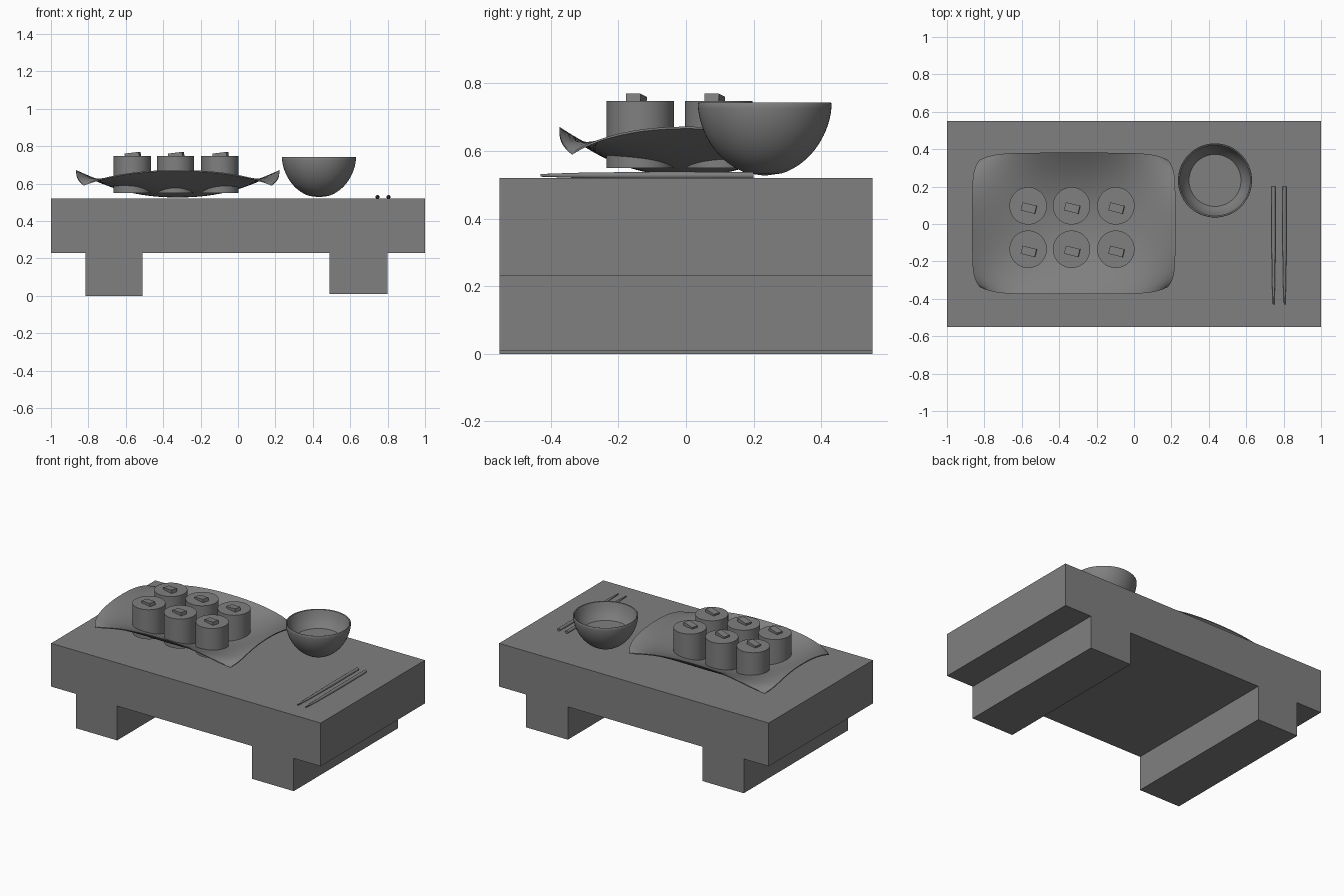
import bpy, bmesh, math
from mathutils import Matrix, Vector

cube = bpy.data.objects.get("Cube")
if cube:
    bpy.data.objects.remove(cube, do_unlink=True)

GREY = (0.215, 0.215, 0.215, 1)
grey = bpy.data.materials.new("mid_grey")
grey.use_nodes = True
grey.diffuse_color = GREY
grey.node_tree.nodes["Principled BSDF"].inputs["Base Color"].default_value = GREY


def finish(name, bm, smooth=False):
    """Turn a bmesh into a named, coloured object."""
    bmesh.ops.recalc_face_normals(bm, faces=bm.faces[:])
    mesh = bpy.data.meshes.new(name)
    bm.to_mesh(mesh)
    bm.free()
    mesh.materials.append(grey)
    obj = bpy.data.objects.new(name, mesh)
    bpy.context.collection.objects.link(obj)
    if smooth:
        bpy.ops.object.select_all(action='DESELECT')
        obj.select_set(True)
        bpy.context.view_layer.objects.active = obj
        bpy.ops.object.shade_smooth_by_angle(angle=math.radians(40))
    return obj


def box(name, low, high):
    low, high = Vector(low), Vector(high)
    bm = bmesh.new()
    place = Matrix.Translation((low + high) / 2) @ Matrix.Diagonal((*(high - low), 1))
    bmesh.ops.create_cube(bm, size=1, matrix=place)
    return finish(name, bm)


def lathe(name, profile, matrix, steps=64):
    """Spin a (radius, height) profile round its own z axis."""
    bm = bmesh.new()
    verts = [bm.verts.new((r, 0, z)) for r, z in profile]
    edges = [bm.edges.new(pair) for pair in zip(verts, verts[1:])]
    bmesh.ops.spin(bm, geom=verts + edges, cent=(0, 0, 0), axis=(0, 0, 1),
                   angle=math.tau, steps=steps, use_duplicate=False)
    bmesh.ops.remove_doubles(bm, verts=bm.verts[:], dist=0.0002)
    bm.transform(matrix)
    return finish(name, bm, True)


# Low table: a thick slab on two full-depth legs
DEPTH = 0.552
box("table_top", (-1, -DEPTH, 0.23), (1, DEPTH, 0.52))
box("right_leg", (-0.815, -DEPTH, 0), (-0.51, DEPTH, 0.23))
box("left_leg", (0.49, -DEPTH, 0.01), (0.8, DEPTH, 0.23))

# Serving plate: rims arch up at mid-side, corners dip down
N = 40
bm = bmesh.new()
layers = []
for top in (False, True):
    rows = []
    for j in range(N + 1):
        row = []
        for i in range(N + 1):
            u, v = 2 * i / N - 1, 2 * j / N - 1
            x = -0.322 + 0.543 * u * (1 - 0.075 * v**6 * u * u)
            y = 0.003 + 0.378 * v * (1 - 0.1 * u**6 * v * v)
            a, b = abs(u)**2.2, abs(v)**2.2
            z = 0.526 + 0.14 * (a + b) - 0.217 * a * b
            if top:
                z += 0.006 + 0.014 * (1 - u**4) * (1 - v**4)
            row.append(bm.verts.new((x, y, z)))
        rows.append(row)
    layers.append(rows)
    for j in range(N):
        for i in range(N):
            bm.faces.new((rows[j][i], rows[j][i + 1], rows[j + 1][i + 1], rows[j + 1][i]))


def border(rows):
    return (rows[0][:-1] + [r[-1] for r in rows[:-1]]
            + rows[-1][:0:-1] + [r[0] for r in rows[:0:-1]])


under, over = border(layers[0]), border(layers[1])
for k in range(len(under)):
    bm.faces.new((under[k - 1], under[k], over[k], over[k - 1]))
finish("serving_plate", bm, True)

# Six rolls, each with a tilted piece of filling on top
for side, y in (("front", -0.135), ("back", 0.097)):
    for place, x in (("right", -0.566), ("middle", -0.334), ("left", -0.097)):
        lathe(f"{side}_{place}_roll", [(0, 0.55), (0.1, 0.55), (0.1, 0.748), (0, 0.748)],
              Matrix.Translation((x, y, 0)), 48)
        bm = bmesh.new()
        bmesh.ops.create_cube(bm, size=1, matrix=(
            Matrix.Translation((x + 0.004, y - 0.012, 0.75))
            @ Matrix.Rotation(math.radians(-14), 4, 'Z')
            @ Matrix.Rotation(math.radians(-7), 4, 'Y')
            @ Matrix.Diagonal((0.078, 0.044, 0.03, 1))))
        finish(f"{side}_{place}_filling", bm)

# Bowl with a flat inner floor
outer = [(0, 0.527)]
for k in range(17):
    t = math.radians(15 + 75 * k / 16)
    outer.append((0.198 * math.sin(t), 0.74 - 0.214 * math.cos(t)**1.1))
inner = [(0.196, 0.743), (0.19, 0.741), (0.184, 0.72), (0.175, 0.695),
         (0.16, 0.665), (0.139, 0.638), (0, 0.638)]
lathe("bowl", outer + inner, Matrix.Translation((0.433, 0.233, 0)))

# Chopsticks: tapered, tips toward the front
for name, x in (("right_chopstick", 0.746), ("left_chopstick", 0.805)):
    lathe(name, [(0, 0), (0.004, 0), (0.0075, 0.1), (0.011, 0.35), (0.01, 0.63), (0, 0.63)],
          Matrix.Translation((x, -0.43, 0.528)) @ Matrix.Rotation(math.radians(-90), 4, 'X'), 16)
